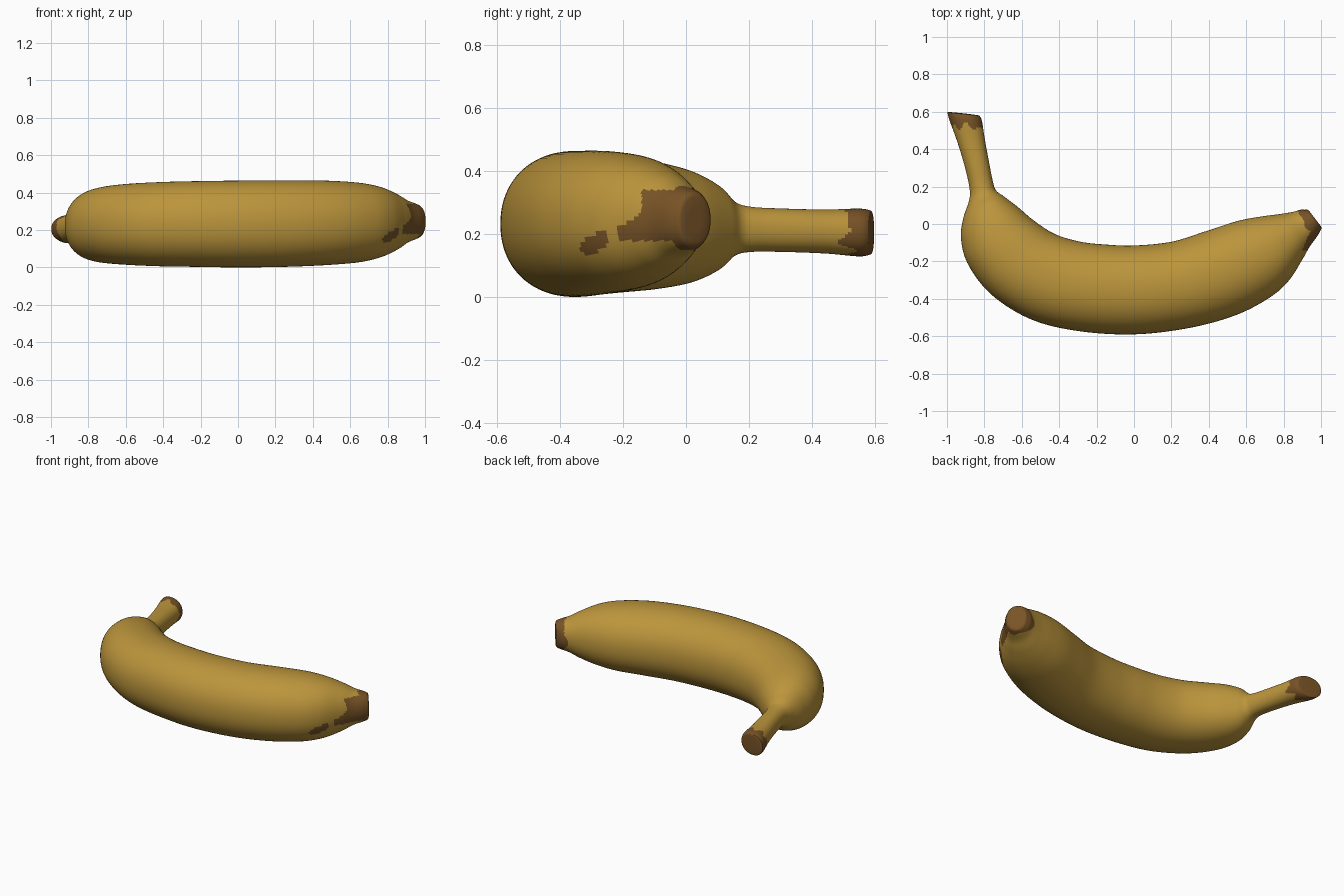
import bpy, bmesh, math
from mathutils import Vector

# Cross-sections from stem tip to blossom tip:
# outer x, outer y, inner x, inner y, centre z, half height
SECTIONS = [
    (-0.998, 0.597, -0.825, 0.578, 0.205, 0.070),
    (-0.985, 0.550, -0.813, 0.550, 0.205, 0.076),
    (-0.945, 0.440, -0.797, 0.450, 0.208, 0.070),
    (-0.903, 0.300, -0.775, 0.330, 0.212, 0.069),
    (-0.878, 0.180, -0.755, 0.230, 0.215, 0.072),
    (-0.885, 0.115, -0.738, 0.180, 0.217, 0.088),
    (-0.913, 0.030, -0.695, 0.147, 0.220, 0.138),
    (-0.925, -0.080, -0.620, 0.090, 0.223, 0.178),
    (-0.885, -0.220, -0.535, 0.018, 0.227, 0.202),
    (-0.760, -0.380, -0.420, -0.055, 0.230, 0.216),
    (-0.550, -0.510, -0.285, -0.095, 0.231, 0.225),
    (-0.300, -0.572, -0.150, -0.110, 0.232, 0.229),
    (0.000, -0.590, 0.000, -0.115, 0.232, 0.232),
    (0.300, -0.555, 0.200, -0.095, 0.234, 0.231),
    (0.550, -0.485, 0.380, -0.040, 0.238, 0.226),
    (0.730, -0.390, 0.550, 0.015, 0.240, 0.213),
    (0.830, -0.300, 0.680, 0.040, 0.242, 0.188),
    (0.900, -0.190, 0.780, 0.053, 0.243, 0.150),
    (0.940, -0.120, 0.850, 0.065, 0.245, 0.116),
    (0.980, -0.065, 0.890, 0.076, 0.246, 0.099),
    (0.998, -0.033, 0.914, 0.076, 0.246, 0.090),
]
SEGS, STEPS = 80, 10


def spline(a, b, c, d, t):
    return tuple(0.5 * (2*q + (r-p)*t + (2*p-5*q+4*r-s)*t*t + (3*q-p-3*r+s)*t**3)
                 for p, q, r, s in zip(a, b, c, d))


def bend(v, e):
    return math.copysign(abs(v) ** e, v)


def ring(bm, sec, scale=1.0, push=Vector((0, 0, 0))):
    ox, oy, ix, iy, zc, h = sec
    mid = Vector(((ox + ix) / 2, (oy + iy) / 2, zc)) + push
    half = Vector(((ox - ix) / 2, (oy - iy) / 2, 0))
    out = []
    for k in range(SEGS):
        a = 2 * math.pi * k / SEGS
        p = mid + (half * bend(math.cos(a), 0.93) + Vector((0, 0, h * bend(math.sin(a), 0.93)))) * scale
        out.append(bm.verts.new(p))
    return out


def is_brown(c):
    x, y, z = c
    # ragged dry end of the stem
    if x < -0.7 and y > 0.3:
        return y > 0.515 + 0.022 * math.sin(38 * z + 80 * x) + 0.010 * math.sin(90 * z + 2)
    if x < 0.7:
        return False
    # dark blossom end with a pointed streak and a separate spot
    along = 0.75 * x - 0.62 * y * -1
    edge = 0.695 + 0.012 * math.sin(45 * z + 1) + 0.008 * math.sin(70 * y)
    tip = along > edge
    outer = x > 0.84 and y < 0.0
    streak = outer and y > -0.215 and abs(z - 0.205 - 0.30 * (y + 0.2)) < 0.022 + 0.30 * (y + 0.215)
    blotch = outer and y > -0.14 and 0.22 < z < 0.34
    spot = ((y + 0.29) / 0.045) ** 2 + ((z - 0.172 - 0.4 * (y + 0.29)) / 0.03) ** 2 < 1 and x > 0.74
    return tip or streak or blotch or spot


# Lofted fruit body
bm = bmesh.new()
pad = [SECTIONS[0]] + SECTIONS + [SECTIONS[-1]]
path = []
for i in range(len(SECTIONS) - 1):
    path += [spline(*pad[i:i + 4], s / STEPS) for s in range(STEPS)]
path.append(SECTIONS[-1])
stem_dir, tip_dir = Vector((-0.1, 0.99, 0)), Vector((0.8, 0.6, 0))
rings = [ring(bm, path[0], s, stem_dir * d) for s, d in ((0.4, 0.004), (0.8, 0.003), (0.95, 0.002))]
rings += [ring(bm, s) for s in path]
rings += [ring(bm, path[-1], s, tip_dir * d) for s, d in ((0.93, 0.010), (0.8, 0.014), (0.4, 0.014))]
for r0, r1 in zip(rings, rings[1:]):
    for k in range(SEGS):
        n = (k + 1) % SEGS
        bm.faces.new((r0[k], r0[n], r1[n], r1[k]))
bm.faces.new(rings[0])
bm.faces.new(rings[-1])
bmesh.ops.recalc_face_normals(bm, faces=bm.faces)
for f in bm.faces:
    f.material_index = int(is_brown(f.calc_center_median()))

mesh = bpy.data.meshes.new("banana")
bm.to_mesh(mesh)
bm.free()
for name, col in (("ripe yellow", (0.50, 0.30, 0.045, 1)), ("dry brown", (0.19, 0.088, 0.020, 1))):
    m = bpy.data.materials.new(name)
    m.diffuse_color = col
    mesh.materials.append(m)
banana = bpy.data.objects.new("banana", mesh)
bpy.context.collection.objects.link(banana)
bpy.context.view_layer.objects.active = banana
banana.select_set(True)
bpy.ops.object.shade_smooth_by_angle(angle=math.radians(50))
